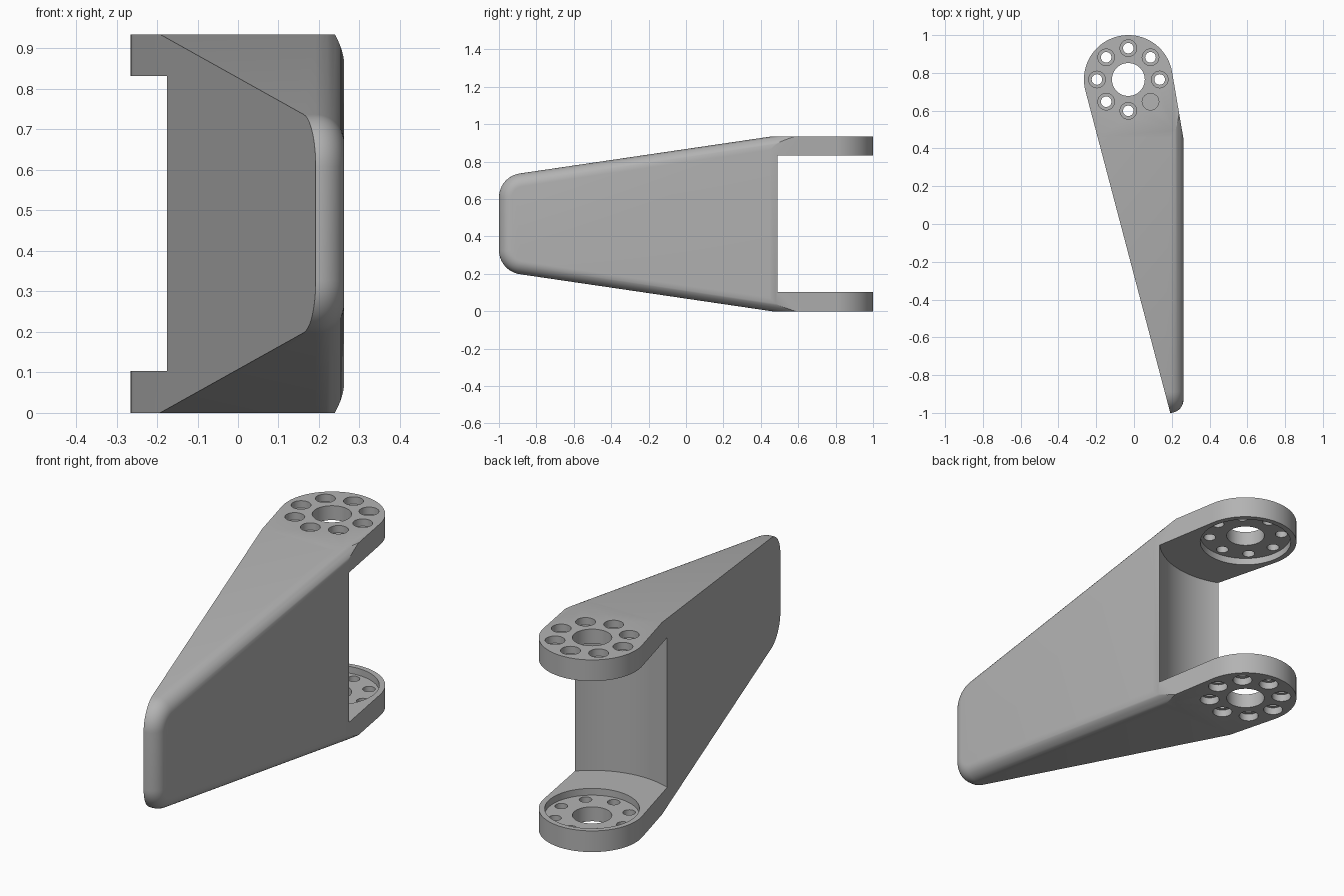
import bpy, bmesh, math
from mathutils import Vector

cube = bpy.data.objects.get("Cube")
if cube:
    bpy.data.objects.remove(cube)

HEIGHT = 0.935
ARM = 0.103                      # thickness of each fork arm
HUB = Vector((-0.03, 0.765))
HUB_R = 0.235
SIDE_X, FILLET, CORNER = 0.262, 0.07, 0.13
SLOPE = math.atan(0.147)

grey = bpy.data.materials.new("light grey")
grey.use_nodes = True
grey.diffuse_color = (0.45, 0.45, 0.45, 1)
grey.node_tree.nodes["Principled BSDF"].inputs["Base Color"].default_value = (0.45, 0.45, 0.45, 1)


def loft(name, loops):
    """Closed solid through rings with equal point counts."""
    bm = bmesh.new()
    rings = [[bm.verts.new(p) for p in loop] for loop in loops]
    for a, b in zip(rings, rings[1:]):
        for i in range(len(a)):
            j = (i + 1) % len(a)
            bm.faces.new((a[i], a[j], b[j], b[i]))
    bm.faces.new(rings[0])
    bm.faces.new(rings[-1])
    bmesh.ops.recalc_face_normals(bm, faces=bm.faces)
    mesh = bpy.data.meshes.new(name)
    bm.to_mesh(mesh)
    bm.free()
    obj = bpy.data.objects.new(name, mesh)
    bpy.context.scene.collection.objects.link(obj)
    mesh.materials.append(grey)
    return obj


def prism(name, outline, z0, z1):
    return loft(name, [[(x, y, z) for x, y in outline] for z in (z0, z1)])


def cylinder(centre, radius, z0, z1, sides=48):
    ring = [(centre.x + radius * math.cos(math.tau * i / sides),
             centre.y + radius * math.sin(math.tau * i / sides)) for i in range(sides)]
    return prism("cutter", ring, z0, z1)


def combine(target, tool, operation):
    mod = target.modifiers.new("cut", "BOOLEAN")
    mod.operation, mod.solver, mod.object = operation, "EXACT", tool
    bpy.context.view_layer.objects.active = target
    bpy.ops.object.modifier_apply(modifier=mod.name)
    bpy.data.objects.remove(tool)


def tangent_angle(point, side):
    """Angle on the hub circle where the line from point touches it."""
    d = point - HUB
    return math.atan2(d.y, d.x) + side * math.acos(HUB_R / d.length)


# Plan shape: round hub with tangent sides running down to the tip
tip, shoulder = Vector((0.192, -1)), Vector((SIDE_X, 0.45))
start = tangent_angle(shoulder, 1)
end = tangent_angle(tip, -1) % math.tau
plan = [tuple(tip), (SIDE_X + 0.1, -1.1), (SIDE_X + 0.1, 0.2), (SIDE_X, 0.2), tuple(shoulder)]
plan = [tuple(tip), (SIDE_X + 0.1, tip.y - 0.01), (SIDE_X + 0.1, 0.2),
        (SIDE_X + 0.0005, 0.3), tuple(shoulder)]
for i in range(65):
    a = start + (end - start) * i / 64
    plan.append((HUB.x + HUB_R * math.cos(a), HUB.y + HUB_R * math.sin(a)))
bracket = prism("fork_bracket", plan, 0, HEIGHT)


def side_outline(inset):
    """Tapered side profile (y, z) with rounded front corners, offset inward."""
    mid = HEIGHT / 2
    n = Vector((-math.sin(SLOPE), math.cos(SLOPE)))
    # arc centre sits CORNER below the sloped edge and behind the front face
    cy = -1 + CORNER
    edge = HEIGHT - math.tan(SLOPE) * (0.46 - cy)
    cz = edge - CORNER / math.cos(SLOPE)
    far_y = 1.5
    far = Vector((far_y, HEIGHT + math.tan(SLOPE) * (far_y - 0.46))) - n * inset
    half = [far]
    a0, a1 = math.pi / 2 + SLOPE, math.pi
    for i in range(13):
        a = a0 + (a1 - a0) * i / 12
        half.append(Vector((cy, cz)) + (CORNER - inset) * Vector((math.cos(a), math.sin(a))))
    return [(p.x, p.y) for p in half] + [(p.x, 2 * mid - p.y) for p in reversed(half)]


# Tapered slab with a rolled outer edge trims the plan shape
rings = [(-0.6, 0)]
for i in range(13):
    a = math.pi / 2 * i / 12
    rings.append((SIDE_X - FILLET * (1 - math.sin(a)), FILLET * (1 - math.cos(a))))
slab = loft("slab", [[(x, y, z) for y, z in side_outline(d)] for x, d in rings])
combine(bracket, slab, "INTERSECT")

# Fork gap, bearing recesses and centre bore
combine(bracket, cylinder(HUB, 0.397, ARM, HEIGHT - ARM, 128), "DIFFERENCE")
recess = ARM - 0.033
combine(bracket, cylinder(HUB, 0.209, recess, HEIGHT - recess, 64), "DIFFERENCE")
combine(bracket, cylinder(HUB, 0.087, -0.1, HEIGHT + 0.1), "DIFFERENCE")

# Eight bolt holes, counterbored from both outer faces
for i in range(8):
    a = math.tau * i / 8
    c = HUB + 0.166 * Vector((math.cos(a), math.sin(a)))
    combine(bracket, cylinder(c, 0.028, -0.1, HEIGHT + 0.1, 24), "DIFFERENCE")
    for z0, z1 in ((-0.1, 0.035), (HEIGHT - 0.035, HEIGHT + 0.1)):
        combine(bracket, cylinder(c, 0.044, z0, z1, 32), "DIFFERENCE")

bpy.ops.object.select_all(action="DESELECT")
bracket.select_set(True)
bpy.context.view_layer.objects.active = bracket
bpy.ops.object.shade_smooth_by_angle(angle=math.radians(25))
